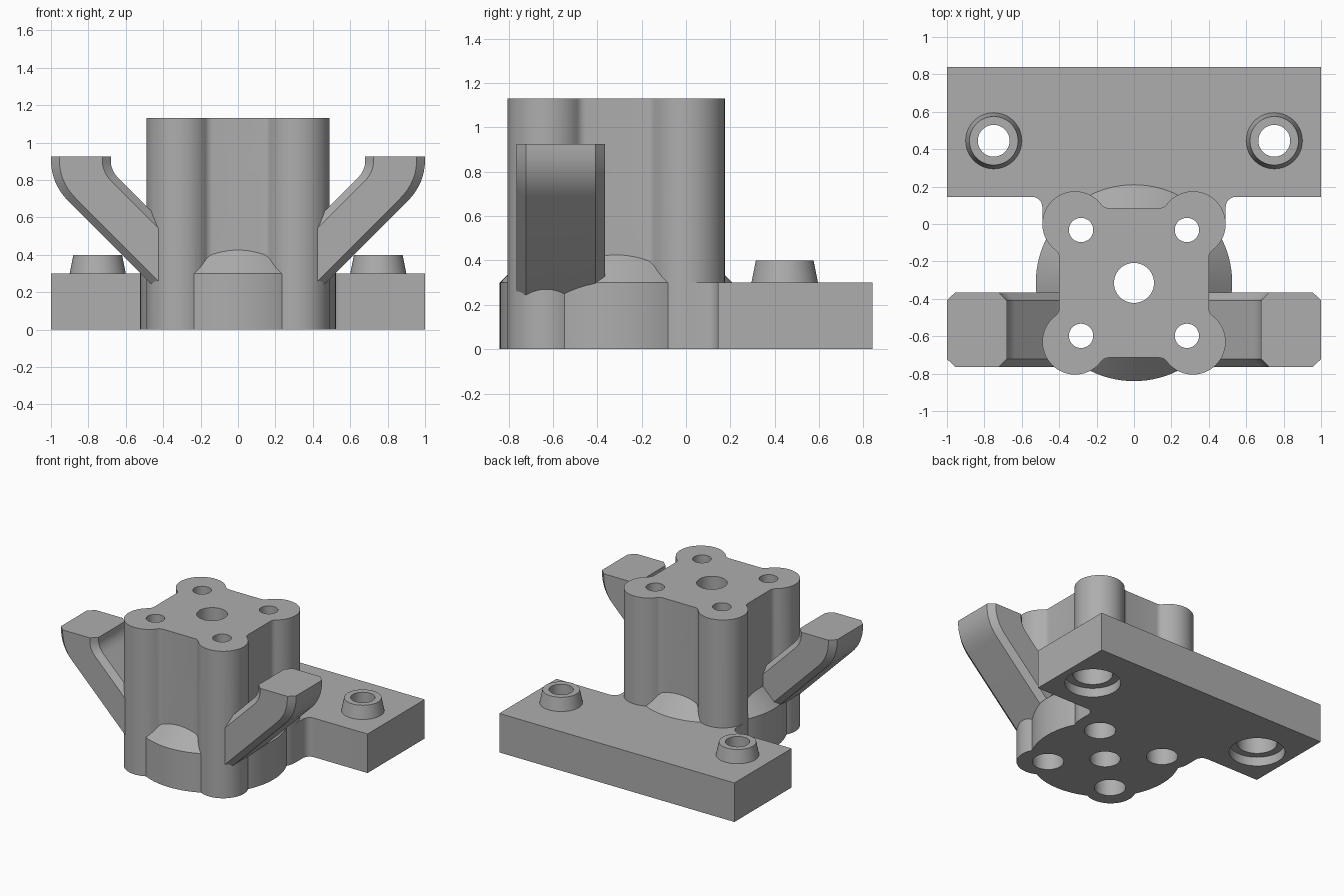
import bpy, bmesh, math
from mathutils import Vector

cube = bpy.data.objects.get("Cube")
if cube:
    bpy.data.objects.remove(cube, do_unlink=True)

grey = bpy.data.materials.new("machined_grey")
grey.use_nodes = True
colour = (0.42, 0.42, 0.42, 1)
grey.diffuse_color = colour
grey.node_tree.nodes["Principled BSDF"].inputs["Base Color"].default_value = colour

CY = -0.315        # tower axis in y
HOLE = 0.283       # corner hole offset from the axis


def loft(name, rings):
    """Skin a list of equal-length closed rings and cap both ends."""
    bm = bmesh.new()
    loops = [[bm.verts.new(p) for p in ring] for ring in rings]
    n = len(loops[0])
    for a, b in zip(loops, loops[1:]):
        for i in range(n):
            bm.faces.new((a[i], a[(i + 1) % n], b[(i + 1) % n], b[i]))
    bm.faces.new(loops[0])
    bm.faces.new(loops[-1])
    bmesh.ops.recalc_face_normals(bm, faces=bm.faces)
    mesh = bpy.data.meshes.new(name)
    bm.to_mesh(mesh)
    bm.free()
    mesh.materials.append(grey)
    obj = bpy.data.objects.new(name, mesh)
    bpy.context.collection.objects.link(obj)
    return obj


def prism(name, outline, z0, z1):
    return loft(name, [[(x, y, z) for x, y in outline] for z in (z0, z1)])


def lathe(name, x, y, profile, n=64):
    """Solid of revolution about a vertical axis, profile as (radius, z)."""
    return loft(name, [[(x + r * math.cos(math.tau * i / n),
                         y + r * math.sin(math.tau * i / n), z)
                        for i in range(n)] for r, z in profile])


def arc(cx, cy, r, a0, a1, n):
    return [(cx + r * math.cos(a0 + (a1 - a0) * i / n),
             cy + r * math.sin(a0 + (a1 - a0) * i / n)) for i in range(n + 1)]


def combine(body, other, operation):
    """Apply a boolean to the body and discard the other solid."""
    mod = body.modifiers.new("combine", 'BOOLEAN')
    mod.operation = operation
    mod.solver = 'EXACT'
    mod.object = other
    bpy.context.view_layer.objects.active = body
    bpy.ops.object.modifier_apply(modifier=mod.name)
    bpy.data.objects.remove(other, do_unlink=True)


# Tower: four round lobes blended into flat sides
t = math.atan2(0.135, 0.18)
corner = (arc(0.135, 0.45, 0.05, -math.pi / 2, -t, 5)
          + arc(0.315, 0.315, 0.175, math.pi - t, t - math.pi / 2, 32)[1:-1]
          + arc(0.45, 0.135, 0.05, math.pi / 2 + t, math.pi, 5))
outline = []
for k in range(4):
    c, s = round(math.cos(k * math.pi / 2)), round(math.sin(k * math.pi / 2))
    outline += [(x * c + y * s, y * c - x * s + CY) for x, y in corner]
body = prism("bracket_body", outline, 0, 1.13)

# Round collar with a conical shoulder
parts = [lathe("collar", 0, CY, [(0.525, 0), (0.525, 0.3), (0.35, 0.475)], 96)]

# Rear mounting plate and filleted neck
parts.append(prism("mounting_plate",
                   [(-1, 0.145), (1, 0.145), (1, 0.84), (-1, 0.84)], 0, 0.3))
half = [(0.49, 0)] + arc(0.545, 0.09, 0.055, math.pi, math.pi / 2, 6) + [(0.545, 0.2)]
parts.append(prism("neck", half + [(-x, y) for x, y in reversed(half)], 0, 0.3))


def bend(start, knee, end, n=8):
    a, b, c = map(Vector, (start, knee, end))
    return [a.lerp(b, i / n).lerp(b.lerp(c, i / n), i / n) for i in range(n + 1)]


# Raised side arms: chamfered section swept out and up
outer = [Vector((0.33, 0.11))] + bend((0.908, 0.688), (1, 0.78), (1, 0.91)) + [Vector((1, 0.925))]
inner = [Vector((0.33, 0.5))] + bend((0.635, 0.805), (0.68, 0.85), (0.68, 0.9)) + [Vector((0.68, 0.925))]
Y0, Y1, CH = -0.765, -0.365, 0.043
for side in (-1, 1):
    rings = []
    for o, i in zip(outer, inner):
        d = (i - o) * 0.14
        section = [(o, Y0 + CH), (o + d, Y0), (i - d, Y0), (i, Y0 + CH),
                   (i, Y1 - CH), (i - d, Y1), (o + d, Y1), (o, Y1 - CH)]
        rings.append([(side * p.x, y, p.y) for p, y in section])
    parts.append(loft("side_arm", rings))

# Tapered bosses on the plate
for side in (-1, 1):
    parts.append(lathe("boss", side * 0.75, 0.445, [(0.15, 0.25), (0.15, 0.3), (0.13, 0.4)]))

for part in parts:
    combine(body, part, 'UNION')

# Bores: centre, counterbored corners, stepped plate holes
cutters = [lathe("centre_bore", 0, CY, [(0.107, -0.1), (0.107, 1.3)])]
for sx in (-1, 1):
    for sy in (-1, 1):
        cutters.append(lathe("corner_bore", sx * HOLE, CY + sy * HOLE,
                             [(0.11, -0.1), (0.11, 0.2), (0.065, 0.2), (0.065, 1.3)], 48))
    cutters.append(lathe("plate_bore", sx * 0.75, 0.445,
                         [(0.195, -0.1), (0.195, 0.07), (0.14, 0.07),
                          (0.14, 0.26), (0.085, 0.26), (0.085, 0.6)]))
for cutter in cutters:
    combine(body, cutter, 'DIFFERENCE')

# Smooth curved walls, keep machined edges crisp
bpy.ops.object.select_all(action='DESELECT')
body.select_set(True)
bpy.context.view_layer.objects.active = body
bpy.ops.object.shade_smooth_by_angle(angle=math.radians(25))
